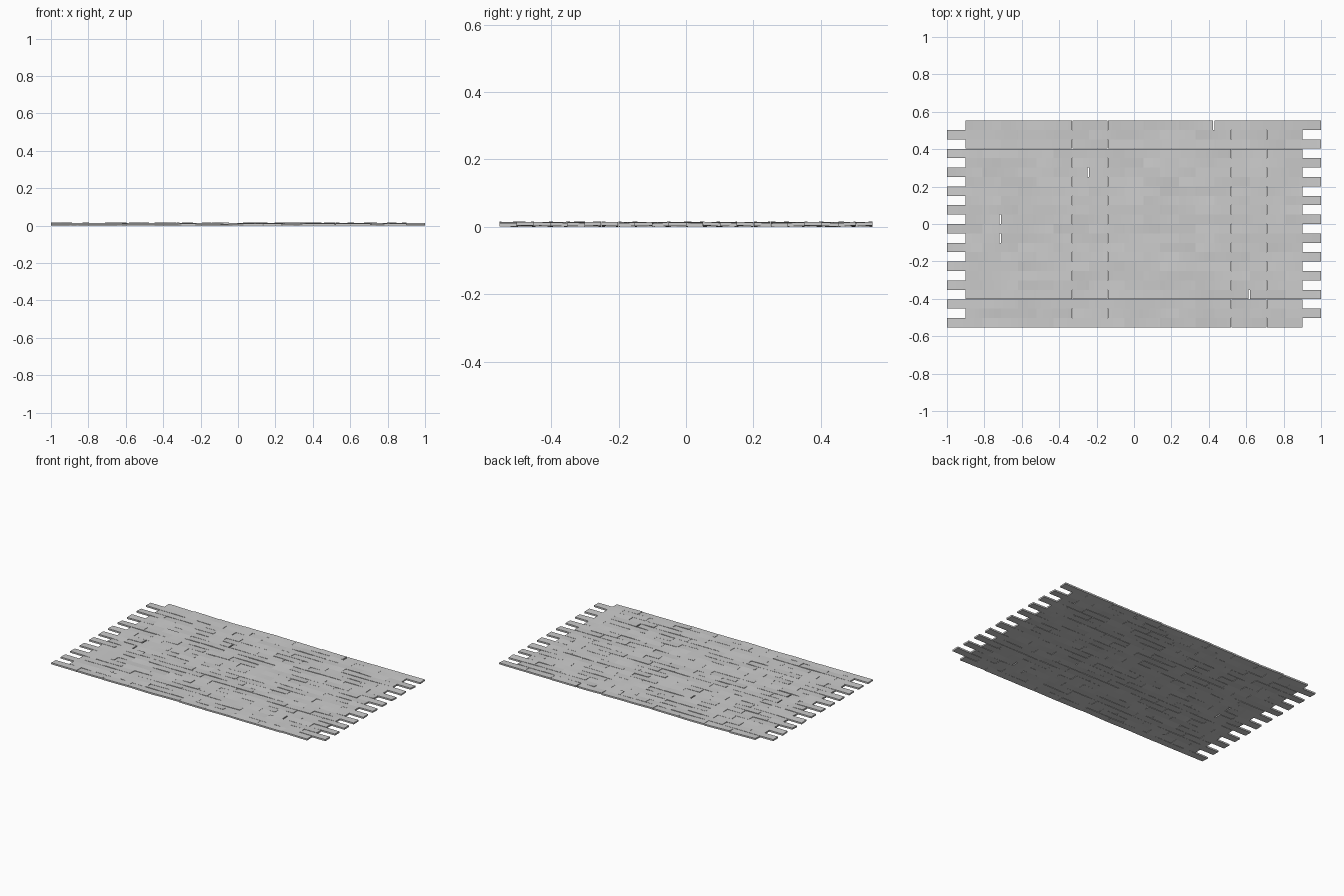
import bpy, bmesh, random
from math import sin, pi

if "Cube" in bpy.data.objects:
    bpy.data.objects.remove(bpy.data.objects["Cube"])

random.seed(7)
ROWS, COLS = 22, 10
LENGTH, Y_TOP = 0.19, 0.553
WIDTH = 2 * Y_TOP / ROWS
THICK, TOTAL = 0.0105, 0.0155
SEGS = 4
# planks whose right end is cut short, leaving an open gap: (row, plank)
SHORT = {(0, 6), (5, 3), (10, 0), (12, 0), (18, 7)}


def add_plank(bm, x0, x1, y0, y1):
    """One slightly warped board: tilt, twist and bow kept within the floor depth."""
    slack = TOTAL - THICK
    base = slack * random.uniform(0.3, 0.7)
    tilt, roll, twist, bow = (random.uniform(-0.0013, 0.0013) for _ in range(4))
    rings = []
    for i in range(SEGS + 1):
        t = i / SEGS
        u = 2 * t - 1
        ring = []
        for y, v, top in ((y0, -1, 0), (y1, 1, 0), (y1, 1, 1), (y0, -1, 1)):
            z = base + tilt * u + roll * v + twist * u * v + bow * (sin(pi * t) - 0.5)
            z = min(max(z, 0), slack) + THICK * top
            ring.append(bm.verts.new((x0 + (x1 - x0) * t, y, z)))
        rings.append(ring)
    for a, b in zip(rings, rings[1:]):
        for j in range(4):
            k = (j + 1) % 4
            bm.faces.new((a[j], a[k], b[k], b[j]))
    bm.faces.new(rings[0][::-1])
    bm.faces.new(rings[-1])


# staggered rows of boards, alternate rows stick out left and right
for r in range(ROWS):
    bm = bmesh.new()
    start = -0.9 if r % 2 == 0 else -1.0
    y1 = Y_TOP - r * WIDTH
    for c in range(COLS):
        x0 = start + c * LENGTH
        x1 = x0 + LENGTH - (0.008 if (r, c) in SHORT else 0.0004)
        if c == COLS - 1:
            x1 = x0 + LENGTH
        add_plank(bm, x0, x1, y1 - WIDTH + 0.0002, y1 - 0.0002)
    bmesh.ops.recalc_face_normals(bm, faces=bm.faces)
    mesh = bpy.data.meshes.new(f"plank_row_{r + 1}")
    bm.to_mesh(mesh)
    bm.free()
    row = bpy.data.objects.new(f"plank_row_{r + 1}", mesh)
    bpy.context.collection.objects.link(row)
    bpy.ops.object.select_all(action='DESELECT')
    row.select_set(True)
    bpy.context.view_layer.objects.active = row
    bpy.ops.object.shade_smooth_by_angle()
